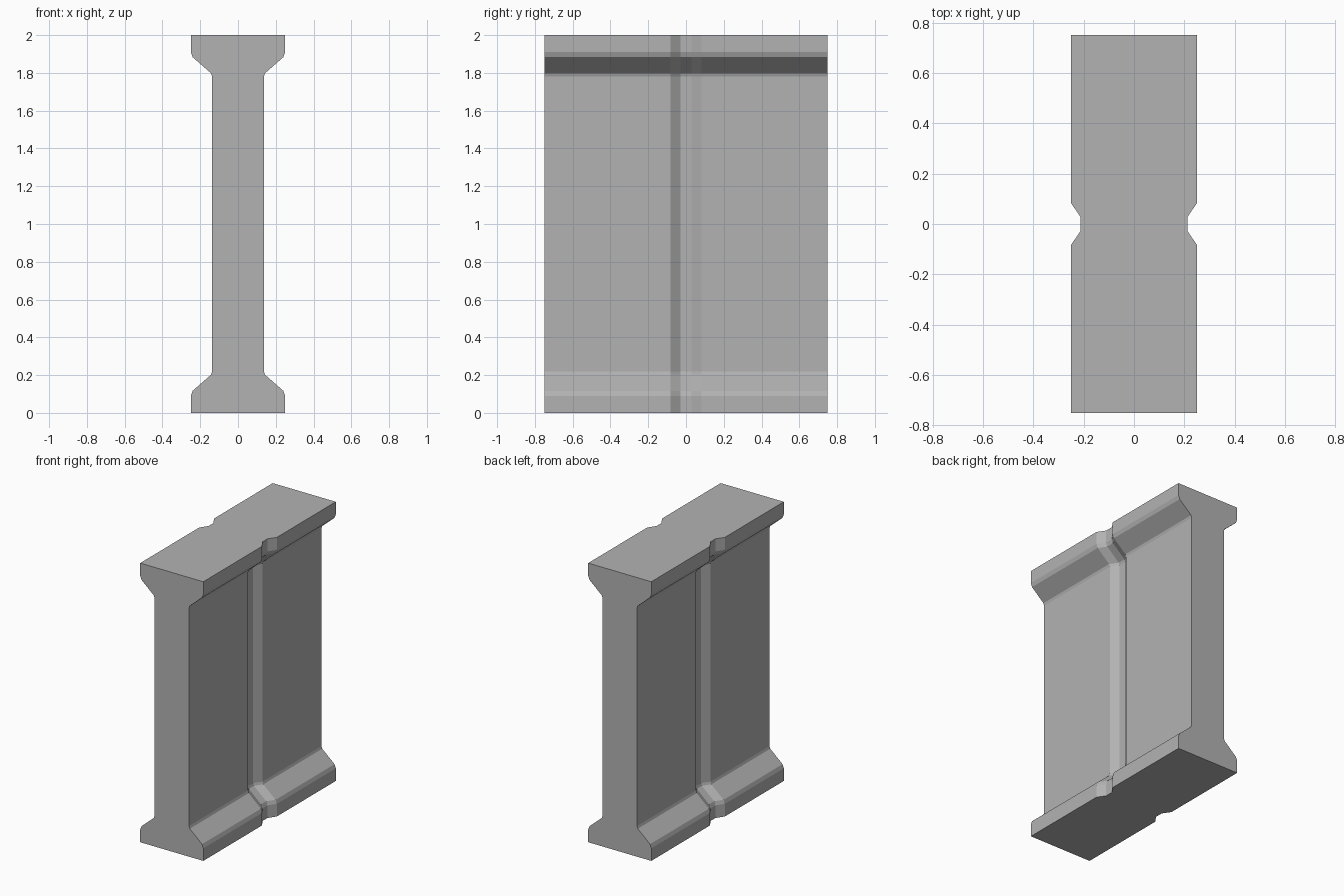
import bpy, bmesh

if "Cube" in bpy.data.objects:
    bpy.data.objects.remove(bpy.data.objects["Cube"])

# Lower half of the I-shaped profile: (half width, height)
lower = [(0.25, 0.0), (0.25, 0.09), (0.24, 0.117), (0.143, 0.202), (0.137, 0.22)]
side = lower + [(x, 2 - z) for x, z in reversed(lower)]

# Stations along the length: (y, inset of the side faces), dipping at the groove
half = [(-0.75, 0.0), (-0.083, 0.0), (-0.029, 0.037)]
stations = half + [(-y, d) for y, d in reversed(half)]


def add_ring(bm, y, inset):
    """One closed cross-section of the wall at the given station."""
    right = [(x - inset, y, z) for x, z in side]
    left = [(-x, y, z) for x, y, z in reversed(right)]
    return [bm.verts.new(p) for p in right + left]


# Wall panel with flared base and cap, grooved down the middle of both sides
bm = bmesh.new()
rings = [add_ring(bm, y, d) for y, d in stations]
n = len(rings[0])
for a, b in zip(rings, rings[1:]):
    for i in range(n):
        j = (i + 1) % n
        bm.faces.new((a[i], a[j], b[j], b[i]))

# End faces
bm.faces.new(rings[0])
bm.faces.new(list(reversed(rings[-1])))
bmesh.ops.recalc_face_normals(bm, faces=bm.faces)

mesh = bpy.data.meshes.new("wall_panel")
bm.to_mesh(mesh)
bm.free()

# Darker concrete grey
concrete = bpy.data.materials.new("concrete")
concrete.diffuse_color = (0.45, 0.45, 0.45, 1.0)
concrete.use_nodes = True
concrete.node_tree.nodes["Principled BSDF"].inputs["Base Color"].default_value = concrete.diffuse_color
mesh.materials.append(concrete)

wall = bpy.data.objects.new("wall_panel", mesh)
bpy.context.collection.objects.link(wall)
